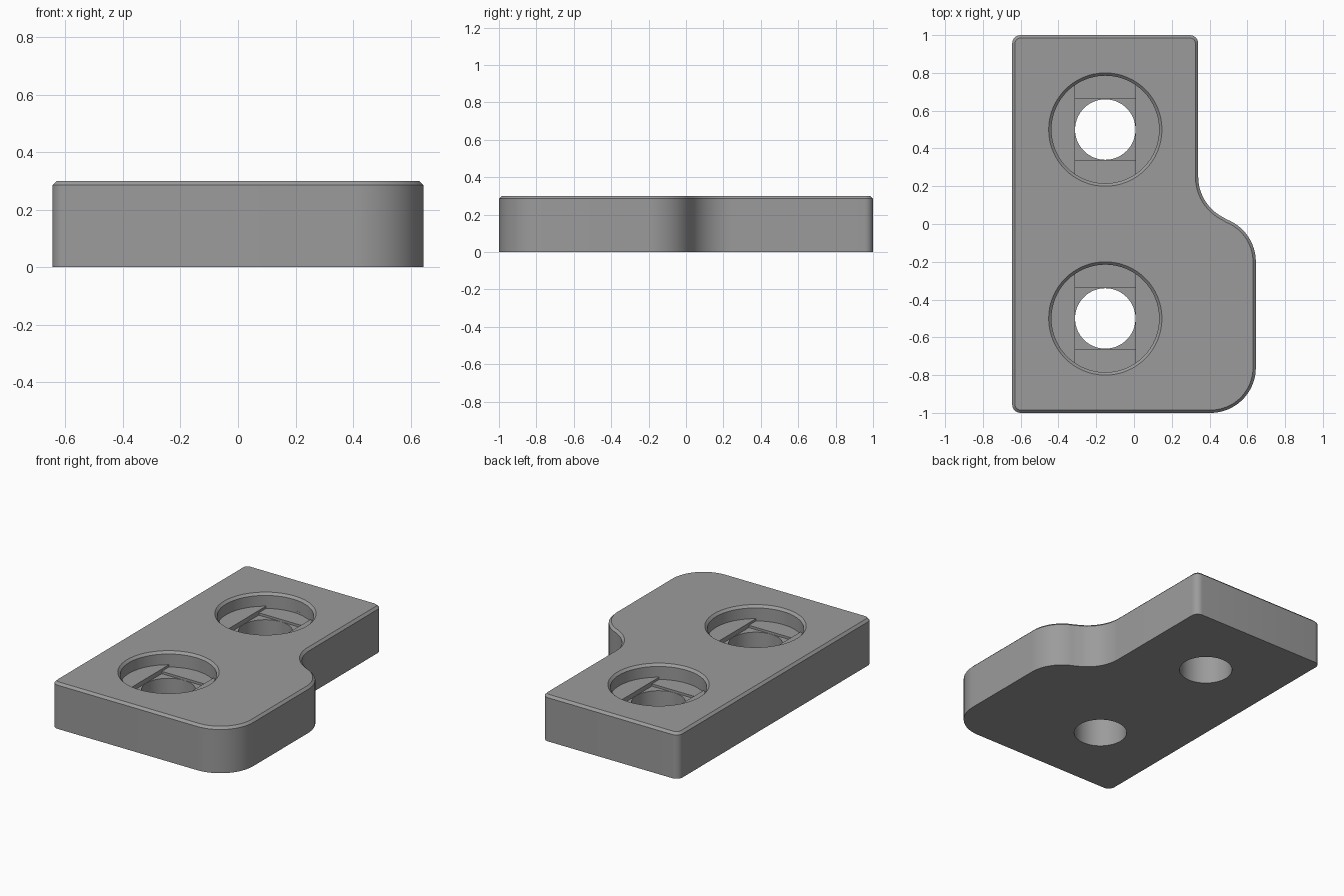
import bpy, bmesh, math

if "Cube" in bpy.data.objects:
    bpy.data.objects.remove(bpy.data.objects["Cube"])

H = 0.30            # plate thickness
CH = 0.015          # top edge chamfer
BORE_R, HOLE_R = 0.285, 0.16
BORE_Z, SLOT_Z, SQUARE_Z = 0.215, 0.20, 0.185
HOLE_X = -0.152

grey = bpy.data.materials.new("mid_grey")
grey.diffuse_color = (0.33, 0.33, 0.33, 1)
grey.use_nodes = True
grey.node_tree.nodes["Principled BSDF"].inputs["Base Color"].default_value = grey.diffuse_color


def loft(name, rings):
    """Closed solid through stacked rings of equal point count."""
    bm = bmesh.new()
    loops = [[bm.verts.new(p) for p in ring] for ring in rings]
    n = len(loops[0])
    for a, b in zip(loops, loops[1:]):
        for i in range(n):
            j = (i + 1) % n
            bm.faces.new((a[i], a[j], b[j], b[i]))
    bm.faces.new(loops[0][::-1])
    bm.faces.new(loops[-1])
    bmesh.ops.recalc_face_normals(bm, faces=bm.faces)
    mesh = bpy.data.meshes.new(name)
    bm.to_mesh(mesh)
    bm.free()
    mesh.materials.append(grey)
    ob = bpy.data.objects.new(name, mesh)
    bpy.context.collection.objects.link(ob)
    return ob


def at_z(points, z):
    return [(x, y, z) for x, y in points]


def outline(d):
    """Plate outline moved inward by d, as arcs joined by straight sides."""
    s = math.degrees(math.atan2(0.45, 0.175))
    c = 0.045
    arcs = [  # centre x, y, radius, start, end, steps (radius grows on the inner curve)
        (0.405, -0.76, 0.24 - d, -90, 0, 20),
        (0.405, -0.20, 0.24 - d, 0, s, 16),
        (0.58, 0.25, 0.24 + d, 180 + s, 180, 16),
        (0.34 - c, 1 - c, c - d, 0, 90, 8),
        (-0.645 + c, 1 - c, c - d, 90, 180, 8),
        (-0.645 + c, -1 + c, c - d, 180, 270, 8),
    ]
    pts = []
    for k, (cx, cy, r, a0, a1, n) in enumerate(arcs):
        for i in range(1 if k == 2 else 0, n + 1):
            a = math.radians(a0 + (a1 - a0) * i / n)
            pts.append((cx + r * math.cos(a), cy + r * math.sin(a)))
    return pts


def circle(cy, r, n=64):
    return [(HOLE_X + r * math.cos(2 * math.pi * i / n),
             cy + r * math.sin(2 * math.pi * i / n)) for i in range(n)]


def slot(cy, half):
    """Bore circle trimmed to a straight-sided strip."""
    a = math.acos(half / BORE_R)
    top = [a + (math.pi - 2 * a) * i / 16 for i in range(17)]
    return [(HOLE_X + BORE_R * math.cos(t), cy + BORE_R * math.sin(t))
            for t in top + [t + math.pi for t in top]]


# Plate with a chamfered top edge
plate = loft("plate", [at_z(outline(0), 0), at_z(outline(0), H - CH), at_z(outline(CH), H)])

# Stepped bolt holes: chamfered bore, slot, square, through hole
cutters = []
for cy in (0.5, -0.5):
    q = HOLE_R + 0.001
    square = [(HOLE_X - q, cy - q), (HOLE_X + q, cy - q), (HOLE_X + q, cy + q), (HOLE_X - q, cy + q)]
    cutters += [
        loft("bore_cutter", [at_z(circle(cy, BORE_R), BORE_Z),
                             at_z(circle(cy, BORE_R), H - CH),
                             at_z(circle(cy, BORE_R + 2 * CH), H + CH)]),
        loft("slot_cutter", [at_z(slot(cy, q), SLOT_Z), at_z(slot(cy, q), BORE_Z + 0.02)]),
        loft("square_cutter", [at_z(square, SQUARE_Z), at_z(square, BORE_Z + 0.03)]),
        loft("hole_cutter", [at_z(circle(cy, HOLE_R), -0.1), at_z(circle(cy, HOLE_R), BORE_Z + 0.04)]),
    ]

bpy.context.view_layer.objects.active = plate
plate.select_set(True)
for cutter in cutters:
    mod = plate.modifiers.new("cut", 'BOOLEAN')
    mod.operation, mod.solver, mod.object = 'DIFFERENCE', 'EXACT', cutter
    bpy.ops.object.modifier_apply(modifier=mod.name)
    bpy.data.objects.remove(cutter)

# Smooth curved walls, crisp edges
bpy.ops.object.select_all(action='DESELECT')
plate.select_set(True)
bpy.ops.object.shade_smooth_by_angle(angle=math.radians(30))
